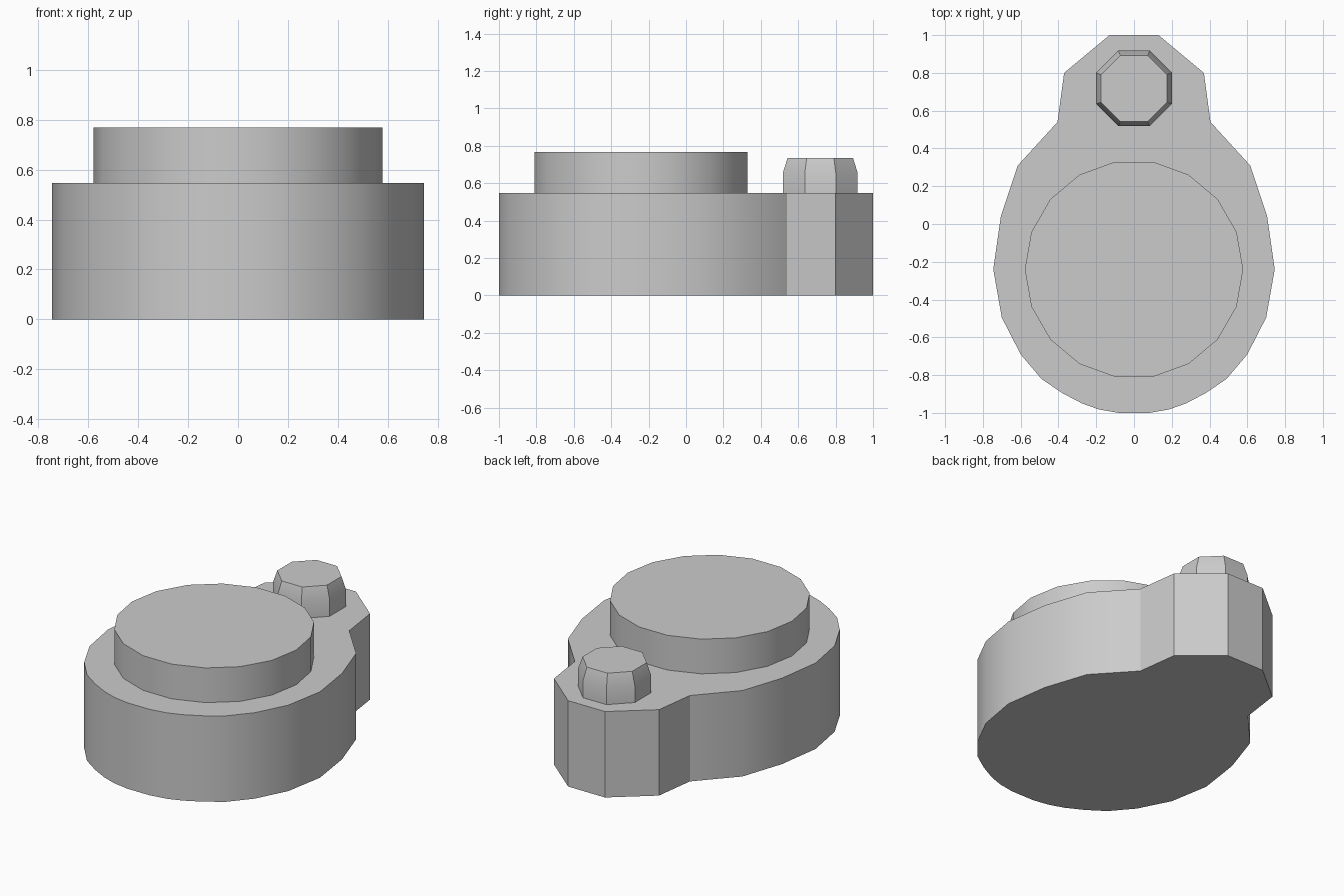
import bpy, bmesh
from math import pi, sin, cos, radians

if "Cube" in bpy.data.objects:
    bpy.data.objects.remove(bpy.data.objects["Cube"])


def ring(n, radius, cy):
    """Regular polygon with flat sides facing front and back."""
    return [(radius * sin((i + 0.5) * 2 * pi / n),
             cy + radius * cos((i + 0.5) * 2 * pi / n)) for i in range(n)]


def loft(name, layers):
    """Solid from stacked outlines: list of (outline, z), bottom to top."""
    bm = bmesh.new()
    rings = [[bm.verts.new((x, y, z)) for x, y in pts] for pts, z in layers]
    bm.faces.new(rings[0])
    bm.faces.new(rings[-1])
    for a, b in zip(rings, rings[1:]):
        for i in range(len(a)):
            j = (i + 1) % len(a)
            bm.faces.new((a[i], a[j], b[j], b[i]))
    bmesh.ops.recalc_face_normals(bm, faces=bm.faces)
    mesh = bpy.data.meshes.new(name)
    bm.to_mesh(mesh)
    bm.free()
    obj = bpy.data.objects.new(name, mesh)
    bpy.context.collection.objects.link(obj)
    bpy.ops.object.select_all(action='DESELECT')
    obj.select_set(True)
    bpy.context.view_layer.objects.active = obj
    bpy.ops.object.shade_smooth_by_angle(angle=radians(30))
    return obj


# Pear-shaped base, mirrored half outline from back to front
half = [(0.13, 1.0), (0.37, 0.80), (0.405, 0.54), (0.615, 0.31),
        (0.705, 0.04), (0.745, -0.24), (0.70, -0.495), (0.60, -0.69),
        (0.49, -0.82), (0.38, -0.895), (0.275, -0.95), (0.185, -0.982),
        (0.08, -1.0)]
outline = half + [(-x, y) for x, y in reversed(half)]
loft("base", [(outline, 0), (outline, 0.547)])

# Large round plate
disc = ring(18, 0.578, -0.24)
loft("round_plate", [(disc, 0.53), (disc, 0.768)])

# Small octagonal knob with tapered top
apothem = cos(pi / 8)
wide = ring(8, 0.2 / apothem, 0.718)
narrow = ring(8, 0.175 / apothem, 0.718)
knob = loft("knob", [(wide, 0.53), (wide, 0.655), (narrow, 0.735)])
